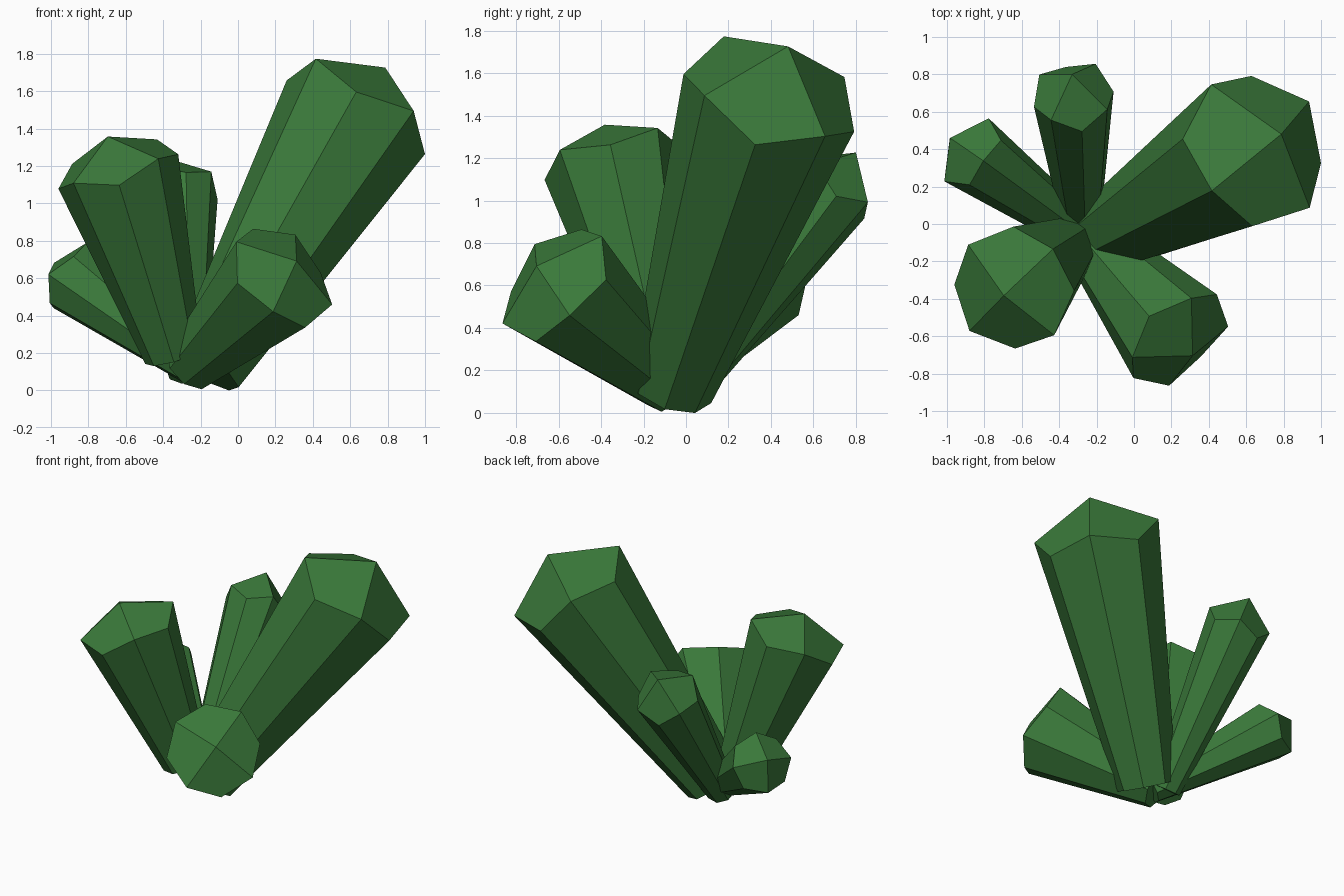
import bpy, bmesh
from math import cos, sin, pi
from mathutils import Vector

if "Cube" in bpy.data.objects:
    bpy.data.objects.remove(bpy.data.objects["Cube"], do_unlink=True)

green = bpy.data.materials.new("crystal_green")
green.use_nodes = True
colour = (0.042, 0.19, 0.042, 1)
green.diffuse_color = colour
bsdf = green.node_tree.nodes["Principled BSDF"]
bsdf.inputs["Base Color"].default_value = colour
bsdf.inputs["Roughness"].default_value = 0.8

SIDES = 8
TAPER = 0.47                   # foot radius relative to shoulder radius
RISE = 1 - cos(pi / 4)         # shoulder corner lift that keeps tip facets flat


def crystal(name, foot, shoulder, radius, tip, corner):
    """Tapered octagonal shaft with a four-facet tip; corner is one raised shoulder point."""
    foot, shoulder = Vector(foot), Vector(shoulder)
    axis = (shoulder - foot).normalized()
    u = Vector(corner) - shoulder
    u = (u - axis * u.dot(axis)).normalized()
    v = axis.cross(u)
    bm = bmesh.new()
    low, high = [], []
    for i in range(SIDES):
        a = 2 * pi * i / SIDES
        ray = u * cos(a) + v * sin(a)
        lift = axis * tip * RISE if i % 2 == 0 else Vector()
        low.append(bm.verts.new(foot + ray * radius * TAPER))
        high.append(bm.verts.new(shoulder + ray * radius + lift))
    peak = bm.verts.new(shoulder + axis * tip)
    # Foot, shaft sides and tip facets
    bm.faces.new(low[::-1])
    for i in range(SIDES):
        j = (i + 1) % SIDES
        bm.faces.new((low[i], low[j], high[j], high[i]))
    for i in range(0, SIDES, 2):
        bm.faces.new((peak, high[i], high[i + 1], high[(i + 2) % SIDES]))
    bmesh.ops.recalc_face_normals(bm, faces=bm.faces)
    mesh = bpy.data.meshes.new(name)
    bm.to_mesh(mesh)
    bm.free()
    mesh.materials.append(green)
    bpy.context.collection.objects.link(bpy.data.objects.new(name, mesh))


crystal("large_crystal", (-0.17, -0.07, 0.11), (0.63, 0.39, 1.46),
        0.424, 0.322, (0.42, 0.18, 1.78))
crystal("front_crystal", (-0.26, -0.065, 0.13), (0.22, -0.60, 0.60),
        0.317, 0.167, (0, -0.72, 0.80))
crystal("right_crystal", (-0.345, -0.115, 0.185), (-0.64, -0.34, 1.17),
        0.334, 0.20, (-0.43, -0.13, 1.35))
crystal("back_crystal", (-0.28, -0.01, 0.095), (-0.322, 0.667, 1.04),
        0.2175, 0.229, (-0.136, 0.615, 1.18))
crystal("back_right_crystal", (-0.224, -0.09, 0.11), (-0.859, 0.37, 0.588),
        0.206, 0.18, (-0.976, 0.205, 0.593))
